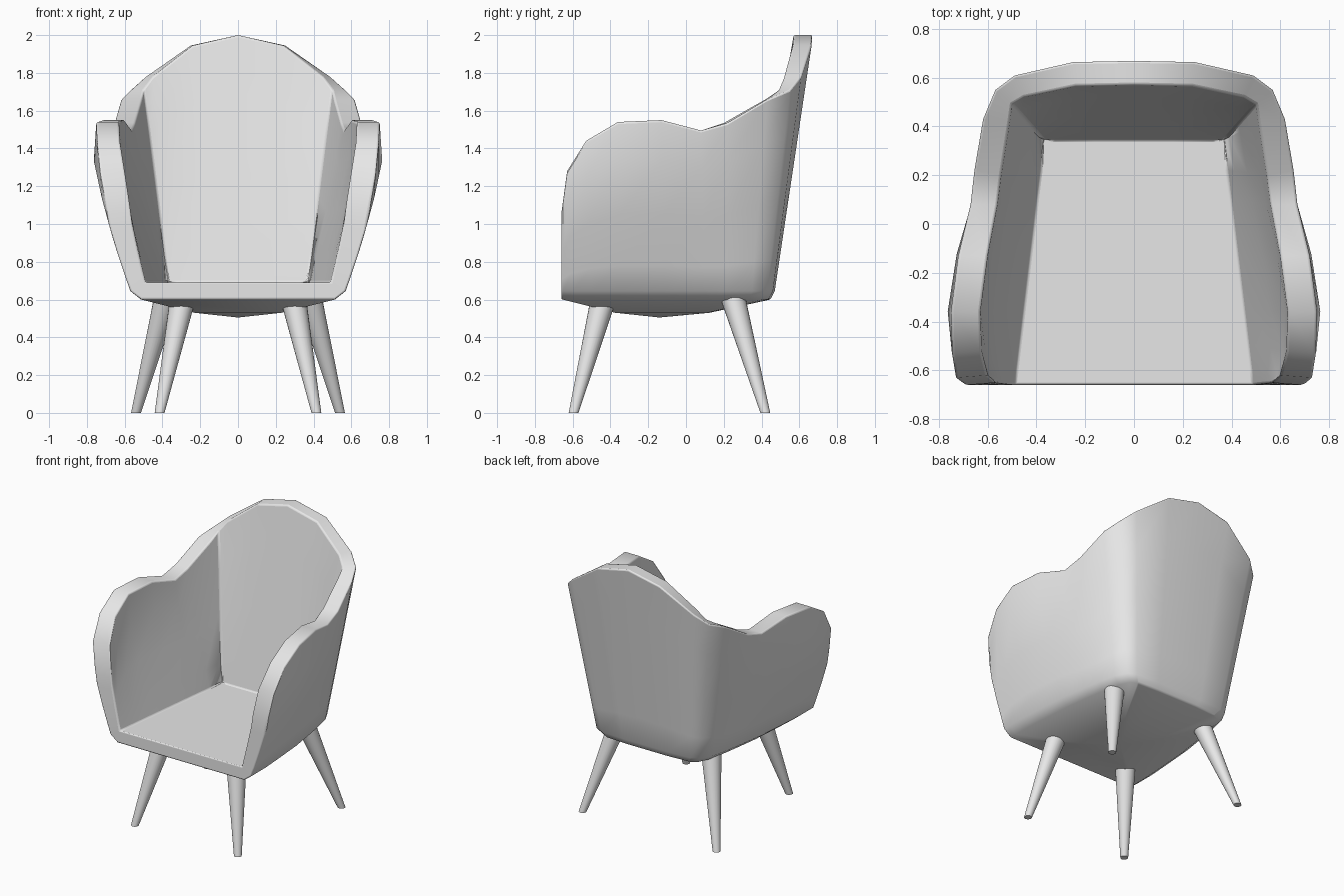
import bpy, bmesh
from mathutils import Vector

if "Cube" in bpy.data.objects:
    bpy.data.objects.remove(bpy.data.objects["Cube"], do_unlink=True)

# Single upholstery colour
GREY = (0.8, 0.8, 0.8, 1)
mat = bpy.data.materials.new("light_grey")
mat.use_nodes = True
mat.diffuse_color = GREY
mat.node_tree.nodes["Principled BSDF"].inputs["Base Color"].default_value = GREY

FLOOR, BASE, UNDER = 0.69, 0.645, 0.6

# Half of the shell from arm front to back centre:
# base x, y | outer rim x, y, z | inner rim x, y
COLUMNS = [
    (.57, -.66, .69, -.66, 1.06, .565, -.65),
    (.57, -.60, .73, -.63, 1.28, .60, -.62),
    (.57, -.50, .745, -.53, 1.44, .625, -.52),
    (.56, -.35, .75, -.36, 1.54, .63, -.36),
    (.54, -.10, .72, -.13, 1.55, .60, -.13),
    (.51, .10, .67, .08, 1.495, .56, .08),
    (.49, .22, .655, .22, 1.535, .545, .20),
    (.46, .35, .62, .43, 1.66, .51, .42),
    (.42, .43, .57, .55, 1.71, .50, .49),
    (.36, .46, .49, .61, 1.78, .45, .52),
    (.18, .47, .25, .665, 1.945, .24, .565),
    (0, .47, 0, .67, 2.0, 0, .57),
]
STEPS = [(0, 0), (.15, .02), (.45, .05), (.77, .06), (1, 0)]


def wall(low, high, bulge):
    """Points up a wall, swelling outwards at the arms."""
    return [low.lerp(high, t) + Vector((b * bulge, 0, 0)) for t, b in STEPS]


def section(i, col):
    """One closed-over cross-section: under edge, outer wall, inner wall."""
    bx, by, ox, oy, z, ix, iy = col
    swell = max(0, 1 - abs(i - 3.2) / 4)
    under = Vector((bx * .9, by * .95 if by > 0 else by, UNDER))
    outer = wall(Vector((bx, by, BASE)), Vector((ox, oy, z)), swell)
    fy = min(by, .345)
    floor = Vector((min(bx * .9, .37 + .12 * (.34 - fy)), fy, FLOOR))
    inner = wall(floor, Vector((ix, iy, z)), swell * .5)
    return [under] + outer + inner[::-1]


def finish(ob):
    ob.data.materials.append(mat)
    bpy.ops.object.select_all(action='DESELECT')
    bpy.context.view_layer.objects.active = ob
    ob.select_set(True)
    bpy.ops.object.shade_smooth_by_angle(angle=0.9)


def build_shell():
    half = [section(i, c) for i, c in enumerate(COLUMNS)]
    mirrored = [[Vector((-p.x, p.y, p.z)) for p in s] for s in half[-2::-1]]
    bm = bmesh.new()
    grid = [[bm.verts.new(p) for p in s] for s in half + mirrored]
    # Walls and rim
    for a, b in zip(grid, grid[1:]):
        for k in range(len(a) - 1):
            bm.faces.new((a[k], b[k], b[k + 1], a[k + 1]))
    # Arm fronts
    n = len(STEPS)
    for s in (grid[0], grid[-1]):
        for k in range(1, n):
            bm.faces.new((s[k], s[k + 1], s[2 * n - k], s[2 * n + 1 - k]))
    # Front lip and seat top
    a, b = grid[0], grid[-1]
    bm.faces.new((a[0], a[1], a[-1], b[-1], b[1], b[0]))
    bm.faces.new([s[-1] for s in grid])
    # Bulging underside
    middle = Vector((0, -.14, .505))
    rim = [s[0] for s in grid]
    ring = []
    for v in rim:
        p = v.co.lerp(middle, .55)
        p.z = .53
        ring.append(bm.verts.new(p))
    pole = bm.verts.new(middle)
    for k in range(len(rim)):
        j = (k + 1) % len(rim)
        bm.faces.new((rim[k], rim[j], ring[j], ring[k]))
        bm.faces.new((ring[k], ring[j], pole))
    bmesh.ops.recalc_face_normals(bm, faces=bm.faces)
    mesh = bpy.data.meshes.new("seat_shell")
    bm.to_mesh(mesh)
    bm.free()
    ob = bpy.data.objects.new("seat_shell", mesh)
    bpy.context.collection.objects.link(ob)
    # Padded edges
    bevel = ob.modifiers.new("padded_edges", 'BEVEL')
    bevel.width = .042
    bevel.segments = 3
    bevel.limit_method = 'ANGLE'
    bevel.angle_limit = .75
    finish(ob)


def build_leg(name, top, foot):
    """Splayed, tapered leg with level ends."""
    bm = bmesh.new()
    bmesh.ops.create_cone(bm, cap_ends=True, segments=24,
                          radius1=.026, radius2=.068, depth=1)
    for v in bm.verts:
        end = top if v.co.z > 0 else foot
        v.co = Vector((v.co.x, v.co.y, 0)) + Vector(end)
    mesh = bpy.data.meshes.new(name)
    bm.to_mesh(mesh)
    bm.free()
    ob = bpy.data.objects.new(name, mesh)
    bpy.context.collection.objects.link(ob)
    finish(ob)


build_shell()
for side, s in (("left", 1), ("right", -1)):
    build_leg("front_leg_" + side, (s * .295, -.44, .59), (s * .415, -.595, 0))
    build_leg("back_leg_" + side, (s * .375, .245, .62), (s * .54, .42, 0))
